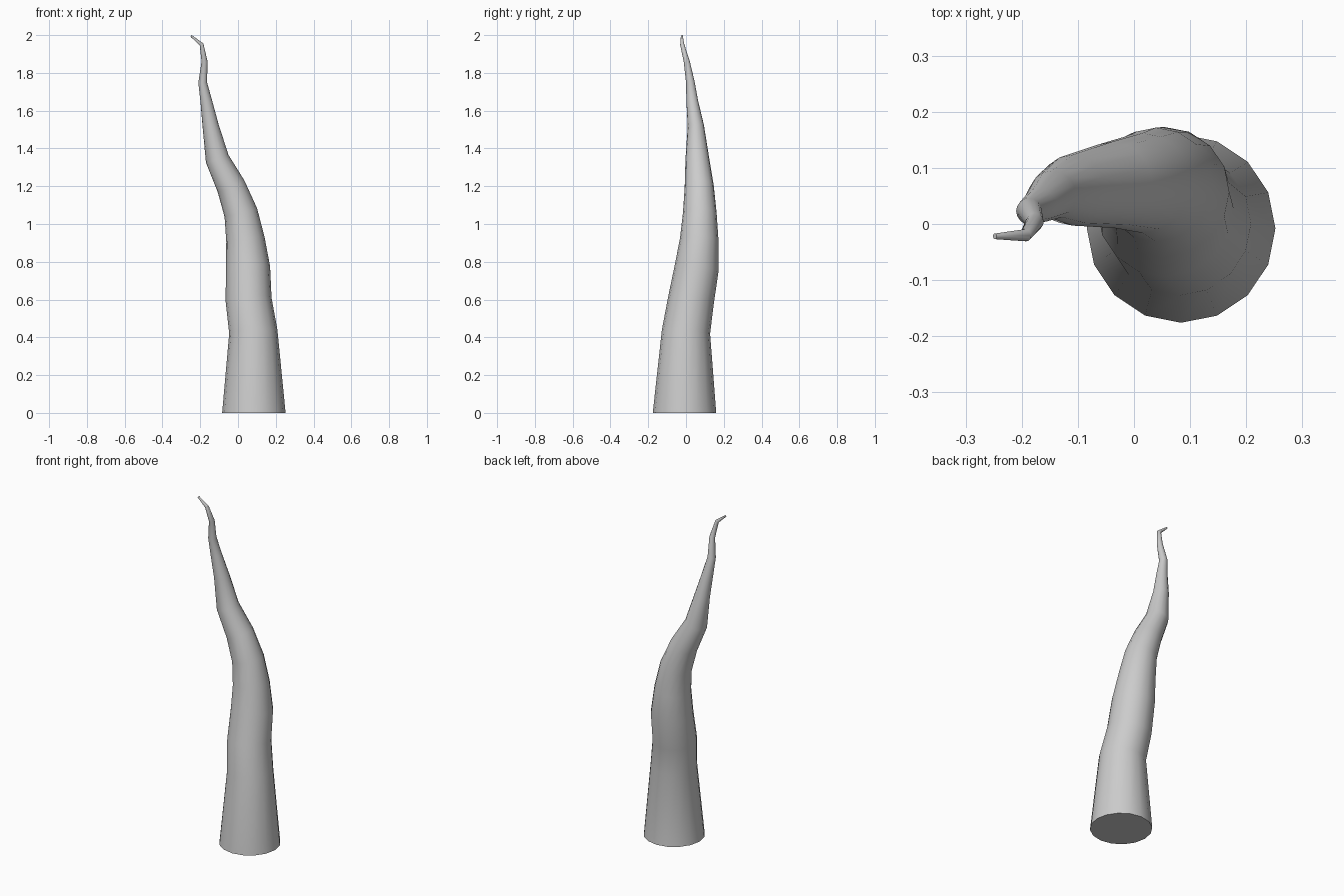
import bpy, bmesh, math
from mathutils import Vector

if "Cube" in bpy.data.objects:
    bpy.data.objects.remove(bpy.data.objects["Cube"])

SIDES = 16
# Spine of the horn: x, y, z, radius
SPINE = [
    (0.084, -0.008, 0.00, 0.168), (0.081, 0.000, 0.43, 0.128),
    (0.056, 0.027, 0.60, 0.122), (0.053, 0.057, 0.77, 0.117),
    (0.039, 0.070, 0.92, 0.102), (0.015, 0.073, 1.06, 0.089),
    (-0.037, 0.070, 1.20, 0.077), (-0.110, 0.060, 1.345, 0.063),
    (-0.145, 0.052, 1.52, 0.043), (-0.168, 0.033, 1.65, 0.031),
    (-0.187, 0.023, 1.75, 0.023), (-0.177, 0.004, 1.86, 0.016),
    (-0.193, -0.020, 1.95, 0.011), (-0.248, -0.022, 1.996, 0.005),
]
points = [Vector(p[:3]) for p in SPINE]
up = Vector((0, 0, 1))
bm = bmesh.new()

# Rings set square to the spine; the base ring stays level
rings = []
for i, p in enumerate(points):
    if i == 0:
        tangent = up
    else:
        before = (p - points[i - 1]).normalized()
        after = (points[min(i + 1, len(points) - 1)] - p).normalized()
        tangent = before + after
    turn = up.rotation_difference(tangent.normalized())
    r = SPINE[i][3]
    rings.append([bm.verts.new(p + turn @ Vector((
        r * math.cos(math.tau * k / SIDES), r * math.sin(math.tau * k / SIDES), 0)))
        for k in range(SIDES)])

# Skin and end caps
for a, b in zip(rings, rings[1:]):
    for k in range(SIDES):
        n = (k + 1) % SIDES
        bm.faces.new((a[k], a[n], b[n], b[k]))
bm.faces.new(rings[0][::-1])
bm.faces.new(rings[-1])

mesh = bpy.data.meshes.new("horn")
bm.to_mesh(mesh)
bm.free()
horn = bpy.data.objects.new("horn", mesh)
bpy.context.collection.objects.link(horn)
bpy.context.view_layer.objects.active = horn
horn.select_set(True)
bpy.ops.object.shade_smooth_by_angle(angle=math.radians(40))
